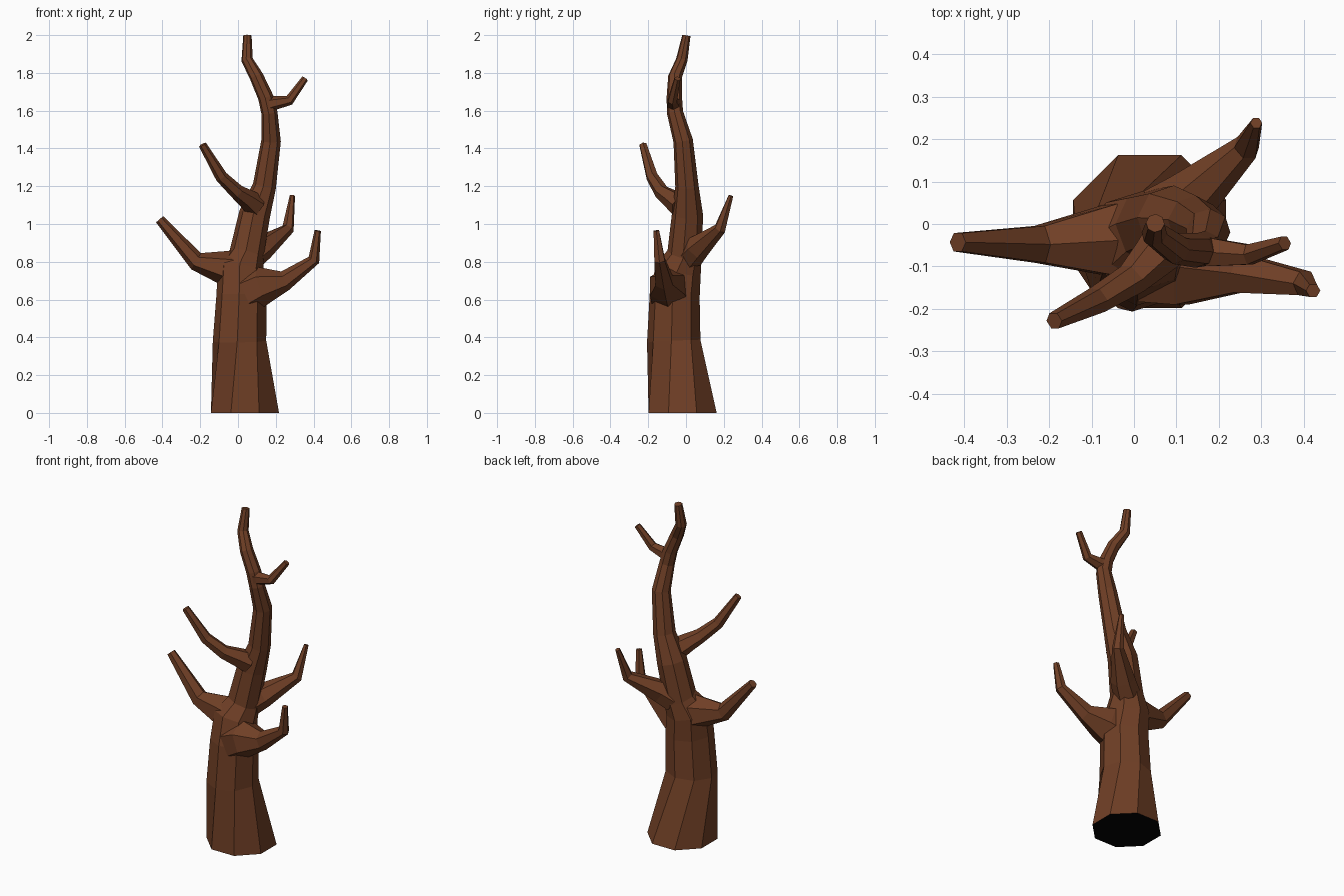
import bpy, bmesh, math
from mathutils import Vector


def material(name, color):
    m = bpy.data.materials.new(name)
    m.diffuse_color = (*color, 1)
    return m


bark = material("brown bark", (0.162, 0.050, 0.019))
black = material("black underside", (0.001, 0.001, 0.001))


def tube(name, rings, sides, turns=None, flat_base=False):
    """Tapered faceted limb through rings of (x, y, z, radius)."""
    bm = bmesh.new()
    pts = [Vector(r[:3]) for r in rings]
    last = len(pts) - 1
    loops = []
    for i, (p, r) in enumerate(zip(pts, rings)):
        t = Vector()
        if i > 0:
            t += (p - pts[i - 1]).normalized()
        if i < last:
            t += (pts[i + 1] - p).normalized()
        if flat_base and i == 0:
            t = Vector((0, 0, 1))
        t.normalize()
        u = Vector((0, 1, 0)).cross(t).normalized()
        v = t.cross(u)
        turn = math.radians(turns[min(i, len(turns) - 1)]) if turns else 0
        loops.append([bm.verts.new(p + r[3] * (u * math.cos(a) + v * math.sin(a)))
                      for a in (turn + math.tau * k / sides for k in range(sides))])
    for a, b in zip(loops, loops[1:]):
        for k in range(sides):
            n = (k + 1) % sides
            bm.faces.new((a[k], a[n], b[n], b[k]))
    base = bm.faces.new(loops[0][::-1])
    bm.faces.new(loops[-1])
    if flat_base:
        base.material_index = 1
    mesh = bpy.data.meshes.new(name)
    bm.to_mesh(mesh)
    bm.free()
    mesh.materials.append(bark)
    mesh.materials.append(black)
    ob = bpy.data.objects.new(name, mesh)
    bpy.context.collection.objects.link(ob)
    return ob


# Trunk: wide foot, thick lower part, thin winding stem
tube("trunk", [
    (0.037, -0.018, 0.00, 0.195),
    (0.008, -0.065, 0.38, 0.142),
    (0.018, -0.060, 0.62, 0.133),
    (0.015, -0.040, 0.76, 0.122),
    (0.045, -0.008, 0.84, 0.092),
    (0.088, 0.008, 1.05, 0.083),
    (0.140, 0.005, 1.20, 0.062),
    (0.175, -0.015, 1.44, 0.052),
    (0.166, -0.058, 1.59, 0.043),
    (0.147, -0.062, 1.67, 0.041),
    (0.098, -0.058, 1.78, 0.037),
    (0.048, -0.022, 1.87, 0.031),
    (0.050, 0.002, 1.998, 0.022),
], 8, turns=[22.5, 40, 40], flat_base=True)

# Lower branches
tube("left_branch", [(0.03, -0.035, 0.74, 0.115), (-0.05, -0.038, 0.765, 0.098),
                     (-0.222, -0.048, 0.803, 0.050), (-0.415, -0.043, 1.025, 0.025)], 6)
tube("right_branch", [(0.05, -0.085, 0.64, 0.115), (0.125, -0.10, 0.675, 0.105),
                      (0.25, -0.116, 0.70, 0.053), (0.402, -0.14, 0.81, 0.032),
                      (0.422, -0.157, 0.965, 0.017)], 6)
tube("back_branch", [(0.07, 0.02, 0.83, 0.075), (0.13, 0.06, 0.875, 0.068),
                     (0.265, 0.18, 0.975, 0.033), (0.288, 0.238, 1.15, 0.014)], 6)

# Upper branches
tube("front_branch", [(0.09, -0.03, 1.10, 0.065), (0.045, -0.08, 1.135, 0.052),
                      (-0.005, -0.13, 1.17, 0.040), (-0.088, -0.18, 1.25, 0.033),
                      (-0.188, -0.228, 1.42, 0.021)], 6)
tube("top_branch", [(0.15, -0.06, 1.63, 0.042), (0.19, -0.067, 1.64, 0.037),
                    (0.272, -0.072, 1.655, 0.027), (0.355, -0.045, 1.77, 0.018)], 6)
